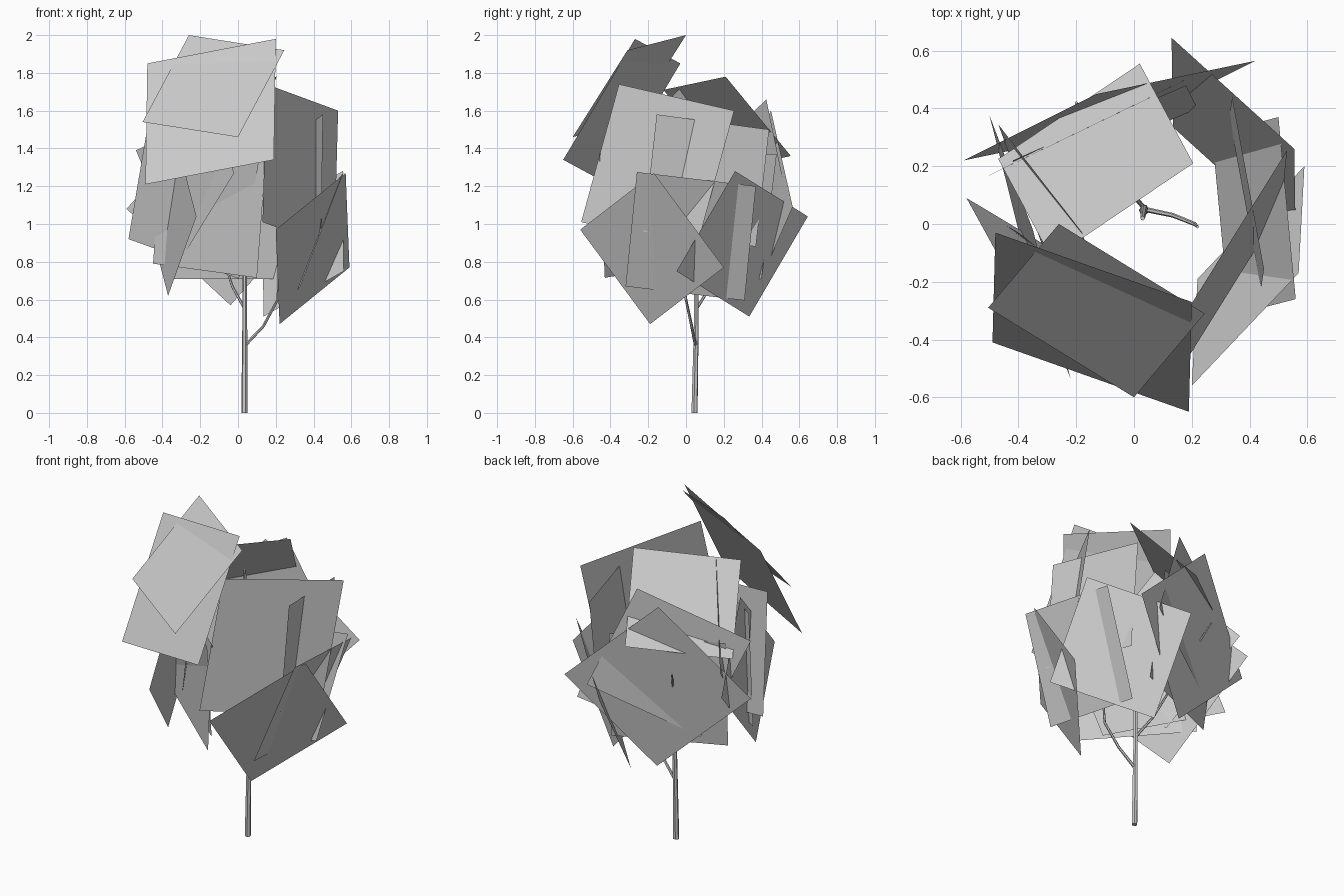
import bpy
from mathutils import Vector


def leaf_cards(name, cards):
    """Flat square cards, each given as a corner and its two edge vectors."""
    verts, faces = [], []
    for corner, e1, e2 in cards:
        p, a, b = Vector(corner), Vector(e1), Vector(e2)
        n = len(verts)
        verts += [p, p + a, p + a + b, p + b]
        faces.append((n, n + 1, n + 2, n + 3))
    mesh = bpy.data.meshes.new(name)
    mesh.from_pydata(verts, [], faces)
    bpy.context.collection.objects.link(bpy.data.objects.new(name, mesh))


def limb(name, points):
    """Tapered six-sided tube through (x, y, z, radius) points."""
    curve = bpy.data.curves.new(name, 'CURVE')
    curve.dimensions = '3D'
    curve.bevel_depth = 1.0
    curve.bevel_resolution = 1
    curve.use_fill_caps = True
    s = curve.splines.new('POLY')
    s.use_smooth = False
    s.points.add(len(points) - 1)
    for pt, (x, y, z, r) in zip(s.points, points):
        pt.co = (x, y, z, 1)
        pt.radius = r
    bpy.context.collection.objects.link(bpy.data.objects.new(name, curve))


# Trunk and branches
limb("trunk", [(0.034, 0.045, 0, 0.017), (0.036, 0.055, 0.5, 0.013),
               (0.036, 0.055, 1.0, 0.011), (0.03, 0.02, 1.62, 0.008)])
limb("branch_right", [(0.04, 0.05, 0.36, 0.009), (0.135, 0.03, 0.46, 0.008),
                      (0.21, 0, 0.6, 0.007), (0.22, -0.01, 0.85, 0.005)])
limb("branch_back", [(0.036, 0.055, 0.55, 0.008), (-0.03, 0.13, 0.67, 0.007),
                     (-0.2, 0.42, 1.2, 0.005)])

# Front foliage, including the two sloping cards at the crown
leaf_cards("front_foliage", [
    ((-0.48, -0.03, 1.85), (0.68, -0.24, 0.13), (-0.01, -0.38, -0.64)),
    ((-0.26, 0.0, 2.0), (0.505, -0.31, -0.08), (-0.245, -0.29, -0.46)),
    ((-0.58, 0.09, 0.92), (0.585, -0.35, -0.21), (0.11, -0.20, 0.65)),
    ((-0.45, 0.0, 0.79), (0.55, -0.43, -0.075), (0.05, -0.03, 0.66)),
])

# Right foliage
leaf_cards("right_foliage", [
    ((0.22, -0.19, 0.47), (0.37, 0.39, 0.30), (-0.02, -0.37, 0.50)),
    ((0.15, -0.355, 1.74), (0.38, 0.61, -0.14), (-0.02, -0.20, -0.73)),
    ((0.13, 0.645, 1.04), (0.425, -0.385, 0.24), (0.005, -0.31, -0.53)),
    ((0.45, -0.155, 1.58), (-0.11, 0.595, -0.08), (-0.01, -0.07, -0.62)),
    ((0.33, -0.32, 0.67), (-0.06, 0.63, -0.075), (0.23, 0.06, 0.605)),
])

# Back foliage
leaf_cards("back_foliage", [
    ((0.205, 0.21, 1.78), (-0.185, 0.345, -0.42), (-0.49, -0.33, -0.07)),
    ((-0.59, 0.22, 1.08), (0.55, 0.115, -0.51), (0.46, 0.23, 0.52)),
    ((-0.54, 0.15, 1.39), (0.57, 0.275, 0.27), (0.25, 0.125, -0.60)),
    ((-0.38, 0.14, 0.71), (0.60, 0.26, 0.0), (-0.04, 0.08, 0.66)),
])

# Left foliage
leaf_cards("left_foliage", [
    ((-0.22, -0.535, 1.04), (-0.15, 0.395, -0.42), (-0.13, 0.515, 0.50)),
    ((-0.18, -0.03, 1.72), (-0.29, 0.375, -0.47), (0.16, -0.44, -0.45)),
])
